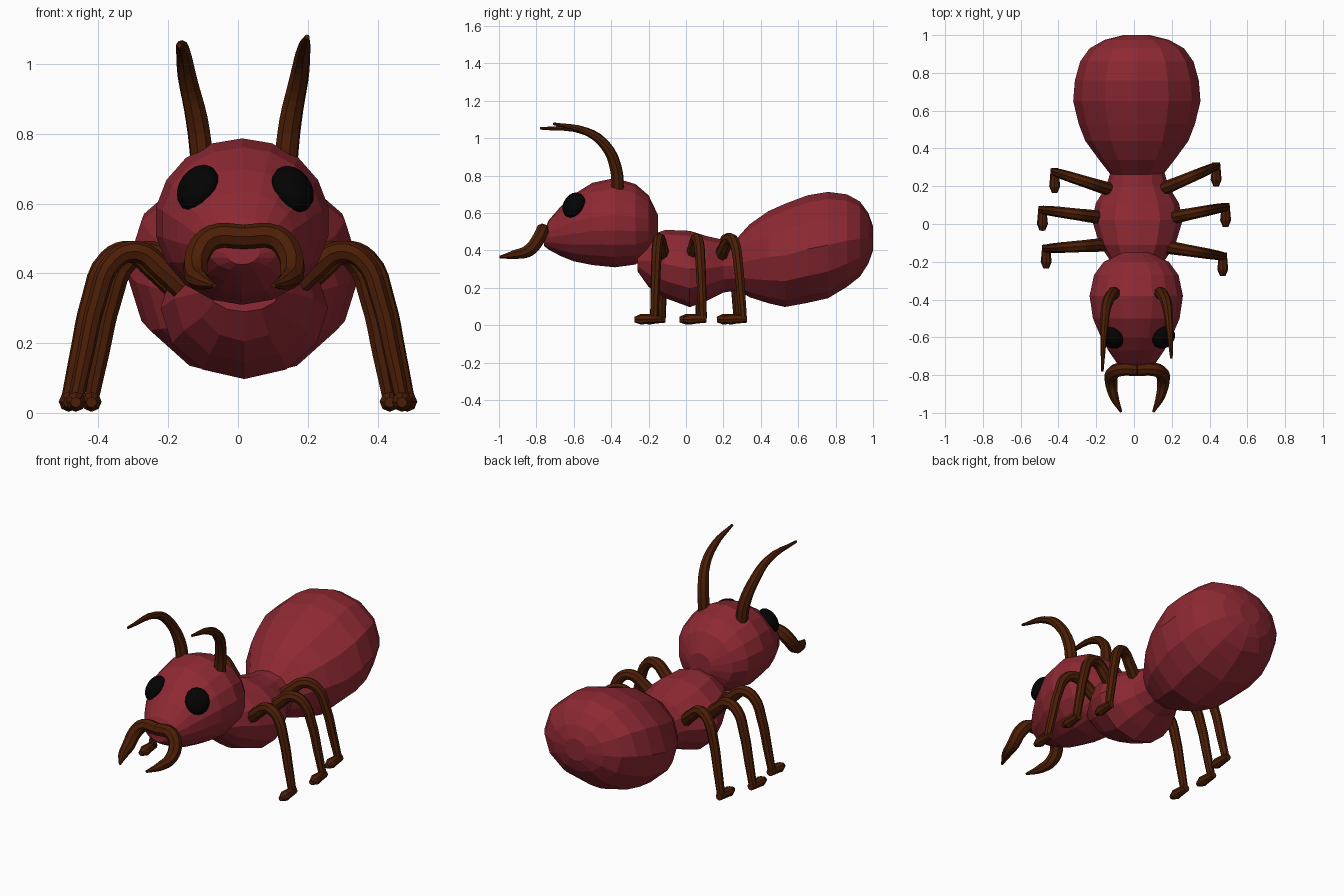
import bpy, bmesh, math
from mathutils import Vector

if "Cube" in bpy.data.objects:
    bpy.data.objects.remove(bpy.data.objects["Cube"])


def material(name, rgb):
    m = bpy.data.materials.new(name)
    m.diffuse_color = (*rgb, 1)
    m.use_nodes = True
    m.node_tree.nodes["Principled BSDF"].inputs["Base Color"].default_value = m.diffuse_color
    return m


RED = material("dark_red", (0.27, 0.022, 0.033))
BROWN = material("dark_brown", (0.072, 0.013, 0.002))
BLACK = material("black", (0.001, 0.001, 0.001))


def add_mesh(name, bm, mat):
    bmesh.ops.recalc_face_normals(bm, faces=bm.faces[:])
    me = bpy.data.meshes.new(name)
    bm.to_mesh(me)
    bm.free()
    me.materials.append(mat)
    ob = bpy.data.objects.new(name, me)
    bpy.context.collection.objects.link(ob)
    return ob


def loft(name, cx, sides, rings):
    """Faceted body segment from elliptical rings (y, bottom z, top z, x radius)."""
    bm = bmesh.new()
    loops = []
    for y, lo, hi, rx in rings:
        zc, rz = (lo + hi) / 2, (hi - lo) / 2
        loops.append([bm.verts.new((cx + rx * math.sin(2 * math.pi * i / sides), y,
                                    zc + rz * math.cos(2 * math.pi * i / sides)))
                      for i in range(sides)])
    for a, b in zip(loops, loops[1:]):
        for i in range(sides):
            j = (i + 1) % sides
            bm.faces.new((a[i], a[j], b[j], b[i]))
    bm.faces.new(loops[0])
    bm.faces.new(loops[-1])
    return add_mesh(name, bm, RED)


def tube(name, points, radii):
    """Tapered octagonal tube through the points."""
    cu = bpy.data.curves.new(name, 'CURVE')
    cu.dimensions = '3D'
    cu.bevel_depth = 1
    cu.bevel_resolution = 2
    cu.resolution_u = 4
    cu.use_fill_caps = True
    sp = cu.splines.new('BEZIER')
    sp.bezier_points.add(len(points) - 1)
    for bp, p, r in zip(sp.bezier_points, points, radii):
        bp.co = p
        bp.radius = r
        bp.handle_left_type = bp.handle_right_type = 'AUTO'
    tmp = bpy.data.objects.new(name + "_curve", cu)
    bpy.context.collection.objects.link(tmp)
    bpy.context.view_layer.update()
    me = bpy.data.meshes.new_from_object(
        tmp.evaluated_get(bpy.context.evaluated_depsgraph_get()))
    bpy.data.objects.remove(tmp)
    bm = bmesh.new()
    bm.from_mesh(me)
    bpy.data.meshes.remove(me)
    for f in bm.faces:
        f.smooth = False
        f.material_index = 0
    return add_mesh(name, bm, BROWN)


# Body segments
loft("head", 0.012, 18, [
    (-0.76, 0.425, 0.50, 0.05), (-0.735, 0.405, 0.56, 0.105), (-0.67, 0.37, 0.635, 0.15),
    (-0.60, 0.342, 0.70, 0.19), (-0.50, 0.322, 0.762, 0.233), (-0.38, 0.31, 0.787, 0.251),
    (-0.27, 0.325, 0.755, 0.227), (-0.20, 0.37, 0.695, 0.175), (-0.15, 0.45, 0.59, 0.07)])
loft("thorax", 0.018, 12, [
    (-0.26, 0.29, 0.40, 0.10), (-0.20, 0.205, 0.48, 0.14), (-0.11, 0.145, 0.51, 0.20),
    (0.02, 0.097, 0.505, 0.24), (0.11, 0.13, 0.477, 0.22), (0.20, 0.175, 0.457, 0.165),
    (0.30, 0.19, 0.45, 0.135)])
loft("abdomen", 0.015, 12, [
    (0.25, 0.205, 0.44, 0.13), (0.34, 0.15, 0.54, 0.20), (0.44, 0.118, 0.61, 0.273),
    (0.53, 0.098, 0.65, 0.308), (0.65, 0.12, 0.695, 0.337), (0.76, 0.145, 0.713, 0.328),
    (0.86, 0.205, 0.70, 0.30), (0.93, 0.26, 0.662, 0.25), (0.975, 0.33, 0.60, 0.17),
    (1.00, 0.40, 0.53, 0.07)])

# Eyes: flattened balls lying on the head surface
for side, x, z in (("left", -0.115, 0.645), ("right", 0.157, 0.642)):
    bm = bmesh.new()
    bmesh.ops.create_uvsphere(bm, u_segments=16, v_segments=10, radius=1)
    for f in bm.faces:
        f.smooth = True
    eye = add_mesh(side + "_eye", bm, BLACK)
    eye.location = (x, -0.60, z)
    eye.scale = (0.066, 0.074, 0.045)
    s = 1 if x > 0 else -1
    eye.rotation_euler = Vector((0.55 * s, -0.55, 0.5)).to_track_quat('Z', 'Y').to_euler()

# Legs: hip, raised knee, shin and forward-pointing foot
LEGS = [
    ("front_right", 0.16, -0.12, 0.47, -0.17, -0.275),
    ("middle_right", 0.18, 0.03, 0.485, 0.09, -0.015),
    ("rear_right", 0.14, 0.18, 0.435, 0.305, 0.20),
    ("front_left", -0.16, -0.11, -0.465, -0.13, -0.235),
    ("middle_left", -0.18, 0.035, -0.485, 0.075, -0.035),
    ("rear_left", -0.12, 0.18, -0.42, 0.275, 0.165),
]
for name, hx, hy, fx, fy, toe in LEGS:
    path = []
    for t, z in ((0, 0.36), (0.2, 0.415), (0.42, 0.462), (0.63, 0.44),
                 (0.80, 0.32), (0.91, 0.17), (1, 0.04)):
        path.append((hx + (fx - hx) * t, hy + (fy - hy) * t, z))
    tube(name + "_leg", path, (0.036, 0.034, 0.031, 0.029, 0.027, 0.025, 0.022))
    tube(name + "_foot", [(fx, fy + 0.02, 0.035), (fx, fy * 0.6 + toe * 0.4, 0.034),
                          (fx, toe + 0.035, 0.032), (fx, toe, 0.03)],
         (0.021, 0.026, 0.029, 0.015))

# Antennae sweeping up and forward
for side, bx, mx, tx, ty, tz in (("left", -0.10, -0.145, -0.168, -0.78, 1.053),
                                 ("right", 0.135, 0.175, 0.198, -0.71, 1.078)):
    tube(side + "_antenna",
         [(bx, -0.365, 0.70), (bx + (mx - bx) * 0.4, -0.375, 0.84), (mx, -0.43, 0.96),
          (mx + (tx - mx) * 0.5, -0.53, 1.035), (tx, ty, tz)],
         (0.035, 0.033, 0.028, 0.021, 0.007))

# Mandibles: two hooked jaws meeting at the middle of the snout
for side, s in (("left", -1), ("right", 1)):
    tube(side + "_mandible",
         [(0.017 + s * x, y, z) for x, y, z in (
             (0, -0.77, 0.505), (0.09, -0.77, 0.503), (0.13, -0.79, 0.46),
             (0.138, -0.84, 0.40), (0.122, -0.915, 0.378), (0.085, -0.995, 0.365))],
         (0.035, 0.036, 0.037, 0.035, 0.026, 0.007))
